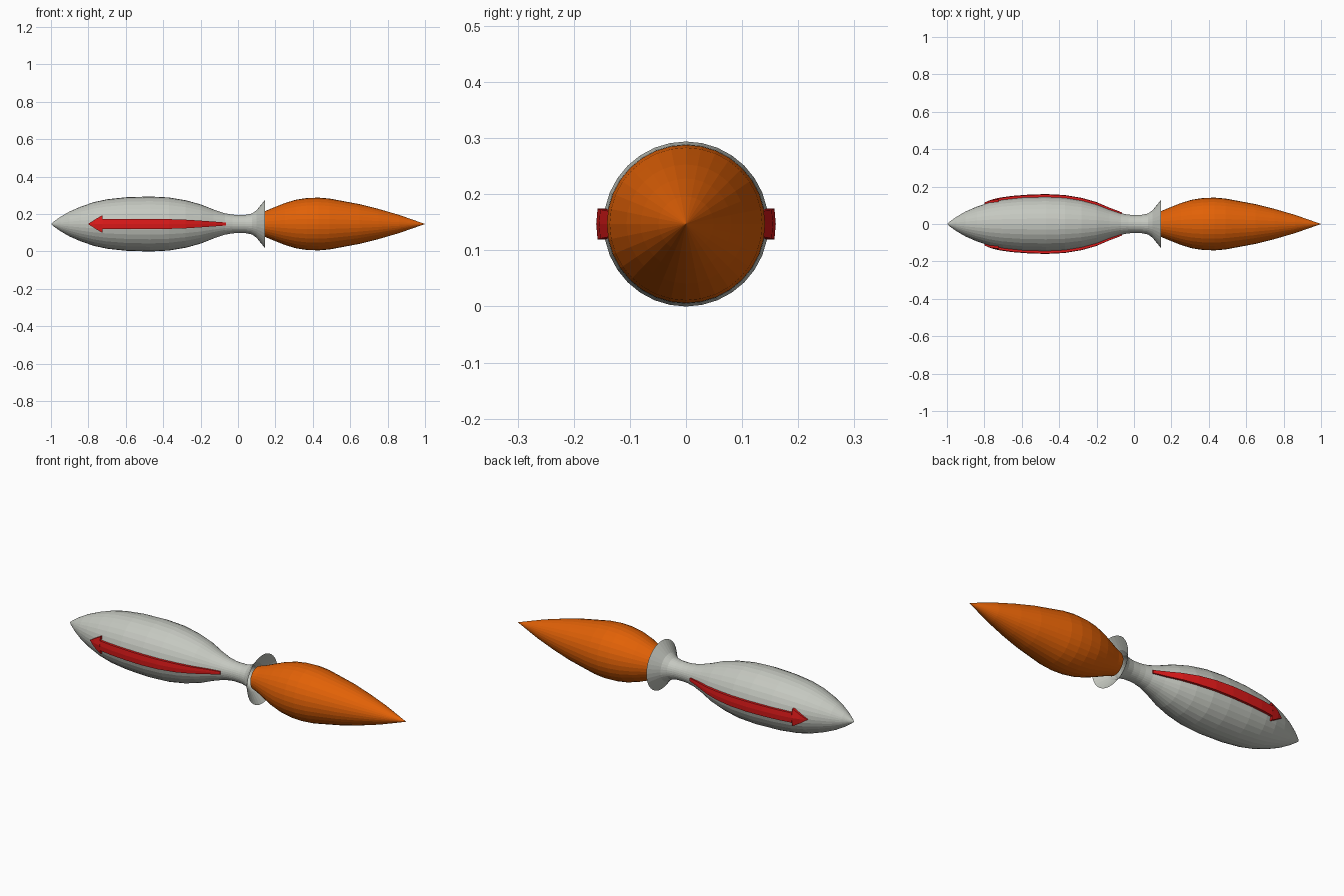
import bpy, bmesh, math

if "Cube" in bpy.data.objects:
    bpy.data.objects.remove(bpy.data.objects["Cube"])

CZ = 0.147      # height of the long axis
SIDES = 32


def material(name, rgb):
    m = bpy.data.materials.new(name)
    m.diffuse_color = (*rgb, 1)
    m.use_nodes = True
    m.node_tree.nodes["Principled BSDF"].inputs["Base Color"].default_value = m.diffuse_color
    return m


grey = material("light grey", (0.56, 0.58, 0.53))
orange = material("orange", (0.76, 0.12, 0.002))
red = material("red", (0.73, 0.01, 0.01))


def finish(name, bm, mat):
    bmesh.ops.recalc_face_normals(bm, faces=bm.faces)
    me = bpy.data.meshes.new(name)
    bm.to_mesh(me)
    bm.free()
    me.materials.append(mat)
    ob = bpy.data.objects.new(name, me)
    bpy.context.collection.objects.link(ob)
    return ob


def lathe(name, profile, mat, cap=False):
    """Revolve (x, radius) points around the long axis."""
    bm = bmesh.new()
    rings = []
    for x, r in profile:
        n = SIDES if r > 0 else 1
        rings.append([bm.verts.new((x, r * math.sin(2 * math.pi * i / SIDES),
                                    CZ + r * math.cos(2 * math.pi * i / SIDES)))
                      for i in range(n)])
    for a, b in zip(rings, rings[1:]):
        for i in range(SIDES):
            j = (i + 1) % SIDES
            if len(a) == 1:
                bm.faces.new((a[0], b[i], b[j]))
            elif len(b) == 1:
                bm.faces.new((a[i], b[0], a[j]))
            else:
                bm.faces.new((a[i], b[i], b[j], a[j]))
    if cap:
        bm.faces.new(rings[0])
    return finish(name, bm, mat)


# Hull with narrow throat and open flared bell
HULL = [(-1, 0), (-0.985, 0.013), (-0.95, 0.038), (-0.9, 0.067), (-0.84, 0.093),
        (-0.77, 0.117), (-0.7, 0.132), (-0.6, 0.143), (-0.47, 0.147),
        (-0.37, 0.142), (-0.28, 0.127), (-0.2, 0.105), (-0.13, 0.077),
        (-0.07, 0.057), (-0.03, 0.05), (0, 0.048), (0.04, 0.049),
        (0.075, 0.056), (0.1, 0.074), (0.145, 0.13)]
lathe("hull", HULL, grey)

# Exhaust flame
lathe("flame", [(0.115, 0.06), (0.15, 0.071), (0.2, 0.092), (0.25, 0.112),
                (0.31, 0.13), (0.37, 0.139), (0.43, 0.141), (0.49, 0.136),
                (0.56, 0.123), (0.65, 0.106), (0.75, 0.081), (0.86, 0.049),
                (1, 0)], orange, cap=True)


def hull_radius(x):
    for (x0, r0), (x1, r1) in zip(HULL, HULL[1:]):
        if x0 <= x <= x1:
            return r0 + (r1 - r0) * (x - x0) / (x1 - x0)


# Raised arrow wrapped on each flank: (x, half width, rise) stations
STATIONS = [(-0.80, 0.001, 0.008), (-0.765, 0.024, 0.011), (-0.725, 0.047, 0.013),
            (-0.7245, 0.026, 0.013), (-0.65, 0.027, 0.013), (-0.56, 0.0275, 0.013),
            (-0.47, 0.0275, 0.013), (-0.37, 0.026, 0.013), (-0.28, 0.023, 0.013),
            (-0.2, 0.018, 0.012), (-0.13, 0.013, 0.010), (-0.065, 0.008, 0.006)]


def arrow(name, side):
    bm = bmesh.new()
    loops = []
    for x, w, rise in STATIONS:
        r = hull_radius(x) + rise
        zs = (-w, 0, w)
        outer = [(x, side * math.sqrt(r * r - z * z), CZ + z) for z in zs]
        inner = [(x, y - side * 0.022, z) for _, y, z in reversed(outer)]
        loops.append([bm.verts.new(p) for p in outer + inner])
    for a, b in zip(loops, loops[1:]):
        for i in range(6):
            j = (i + 1) % 6
            bm.faces.new((a[i], a[j], b[j], b[i]))
    bm.faces.new(loops[0])
    bm.faces.new(loops[-1])
    finish(name, bm, red)


arrow("arrow_front", -1)
arrow("arrow_back", 1)
